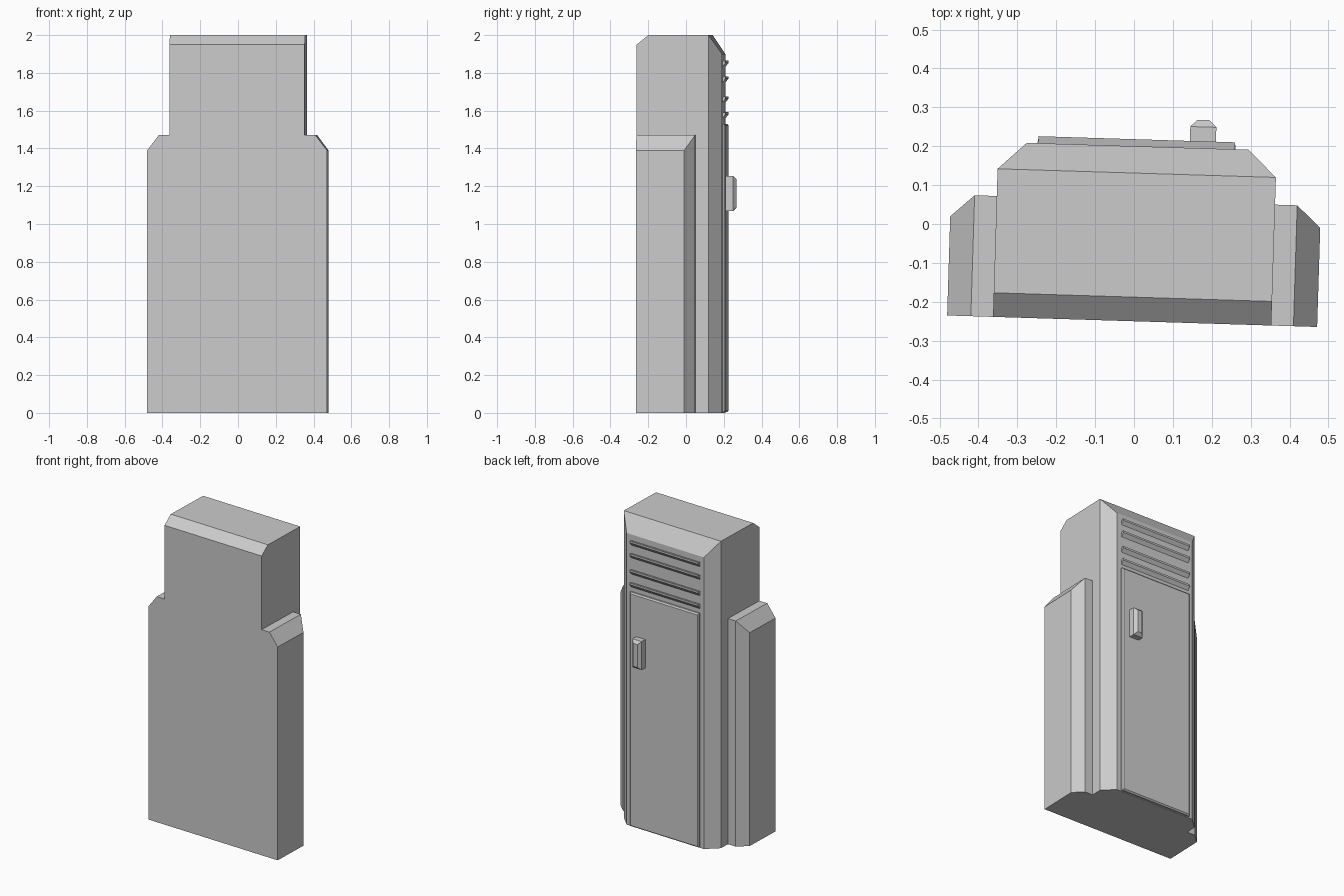
import bpy, bmesh
from math import radians
from mathutils import Matrix, Vector

cube = bpy.data.objects.get("Cube")
if cube:
    bpy.data.objects.remove(cube, do_unlink=True)

grey = bpy.data.materials.new("locker grey")
grey.use_nodes = True
colour = (0.6, 0.6, 0.6, 1)
grey.diffuse_color = colour
grey.node_tree.nodes["Principled BSDF"].inputs["Base Color"].default_value = colour

# The whole locker stands slightly turned about z
PLACE = Matrix.Rotation(radians(-1.78), 4, "Z") @ Matrix.Translation((0.003, 0, 0))


def finish(bm, name):
    bmesh.ops.recalc_face_normals(bm, faces=bm.faces)
    mesh = bpy.data.meshes.new(name)
    bm.to_mesh(mesh)
    bm.free()
    mesh.materials.append(grey)
    obj = bpy.data.objects.new(name, mesh)
    obj.matrix_world = PLACE
    bpy.context.collection.objects.link(obj)
    return obj


def extrude(name, points, direction, cuts=()):
    """Extrude a flat outline, then slice it with (point, outward normal) planes."""
    bm = bmesh.new()
    face = bm.faces.new([bm.verts.new(p) for p in points])
    moved = bmesh.ops.extrude_face_region(bm, geom=[face])["geom"]
    verts = [v for v in moved if isinstance(v, bmesh.types.BMVert)]
    bmesh.ops.translate(bm, verts=verts, vec=direction)
    for point, normal in cuts:
        cut = bmesh.ops.bisect_plane(bm, geom=bm.verts[:] + bm.edges[:] + bm.faces[:],
                                     plane_co=point, plane_no=normal, clear_outer=True)
        edges = [e for e in cut["geom_cut"] if isinstance(e, bmesh.types.BMEdge)]
        bmesh.ops.edgenet_fill(bm, edges=edges)
    return finish(bm, name)


def plate(name, x, z, y0, y1, y2, inset):
    """Raised panel on the back with a chamfered rim."""
    bm = bmesh.new()
    rings = []
    for y, d in ((y0, 0), (y1, 0), (y2, inset)):
        rings.append([bm.verts.new(p) for p in (
            (x[0] + d, y, z[0] + d), (x[1] - d, y, z[0] + d),
            (x[1] - d, y, z[1] - d), (x[0] + d, y, z[1] - d))])
    for a, b in zip(rings, rings[1:]):
        for i in range(4):
            j = (i + 1) % 4
            bm.faces.new((a[i], a[j], b[j], b[i]))
    bm.faces.new(rings[0])
    bm.faces.new(rings[-1])
    return finish(bm, name)


# Tall central cabinet with sloped top edges
half = [(0.358, -0.25), (0.358, 0.131), (0.285, 0.2)]
outline = [(x, y, 0) for x, y in half] + [(-x, y, 0) for x, y in reversed(half)]
extrude("cabinet", outline, (0, 0, 2), [
    ((0, -0.25, 1.95), Vector((0, -0.05, 0.062))),
    ((0, 0.2, 1.9), Vector((0, 0.1, 0.069)))])

# Lower side wings
for name, s in (("left_wing", 1), ("right_wing", -1)):
    wing = [(0.34, -0.25), (0.476, -0.25), (0.476, 0.005), (0.415, 0.061), (0.34, 0.061)]
    extrude(name, [(s * x, y, 0) for x, y in wing], (0, 0, 1.47),
            [((s * 0.476, 0, 1.39), Vector((s * 0.08, 0, 0.061)))])

# Door and handle on the back
plate("door", (-0.257, 0.252), (0.005, 1.53), 0.19, 0.21, 0.218, 0.008)
plate("handle", (0.134, 0.201), (1.07, 1.255), 0.2, 0.255, 0.273, 0.018)

# Vent slats above the door
for i, z in enumerate((1.865, 1.782, 1.676, 1.592)):
    tooth = [(-0.255, 0.195, z - 0.005), (-0.255, 0.218, z),
             (-0.255, 0.218, z - 0.012), (-0.255, 0.195, z - 0.04)]
    extrude(f"vent_slat_{i + 1}", tooth, (0.505, 0, 0))
